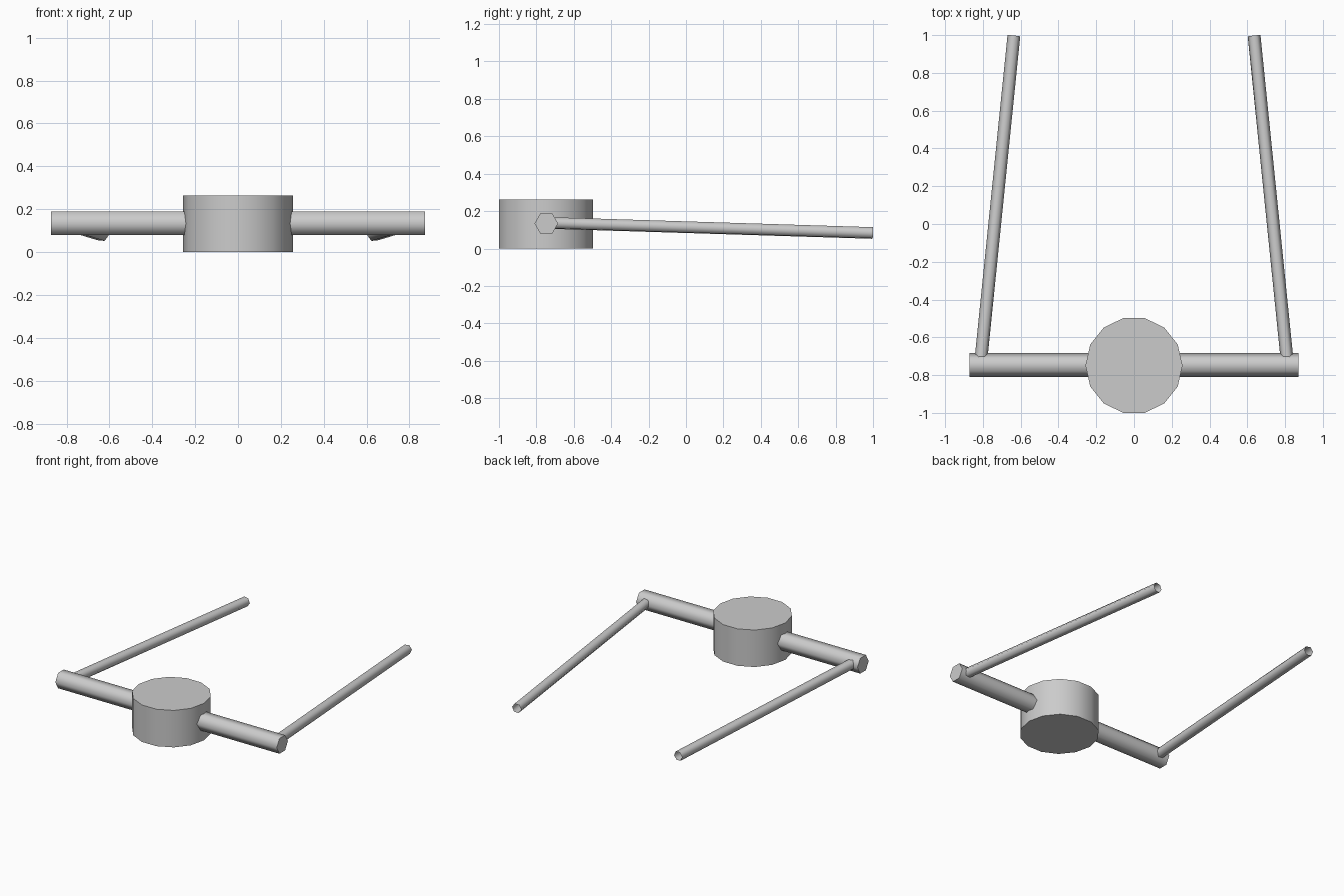
import bpy, math
from mathutils import Vector

if "Cube" in bpy.data.objects:
    bpy.data.objects.remove(bpy.data.objects["Cube"])

grey = bpy.data.materials.new("plain grey")
grey.diffuse_color = (0.6, 0.6, 0.6, 1)
grey.use_nodes = True
grey.node_tree.nodes["Principled BSDF"].inputs["Base Color"].default_value = grey.diffuse_color


def rod(name, start, end, radius, sides, spin=0.0, cap='NGON'):
    """Prism of given side count running between two points."""
    a, b = Vector(start), Vector(end)
    axis = b - a
    bpy.ops.mesh.primitive_cylinder_add(vertices=sides, radius=radius,
                                        depth=axis.length, end_fill_type=cap)
    ob = bpy.context.object
    ob.name = name
    turn = Vector((0, 0, 1)).rotation_difference(axis.normalized()).to_matrix()
    spun = turn.to_4x4()
    for v in ob.data.vertices:
        c, s = math.cos(spin), math.sin(spin)
        p = Vector((c * v.co.x - s * v.co.y, s * v.co.x + c * v.co.y, v.co.z))
        v.co = spun @ p
    ob.location = (a + b) / 2
    ob.data.materials.append(grey)
    bpy.ops.object.shade_smooth_by_angle(angle=math.radians(65))
    return ob


# Central drum, a corner pointing along x
rod("drum", (0, -0.749, 0), (0, -0.749, 0.263), 0.257, 14, math.pi / 2)

# Hexagonal cross bar with corners pointing forward and back
rod("cross_bar", (-0.872, -0.747, 0.134), (0.872, -0.747, 0.134), 0.063, 6)

# Slim open tubes, converging and dipping towards the back
for side, label in ((-1, "left"), (1, "right")):
    rod(label + "_arm", (side * 0.813, -0.745, 0.137),
        (side * 0.636, 0.997, 0.083), 0.034, 6, math.pi / 2, 'NOTHING')
